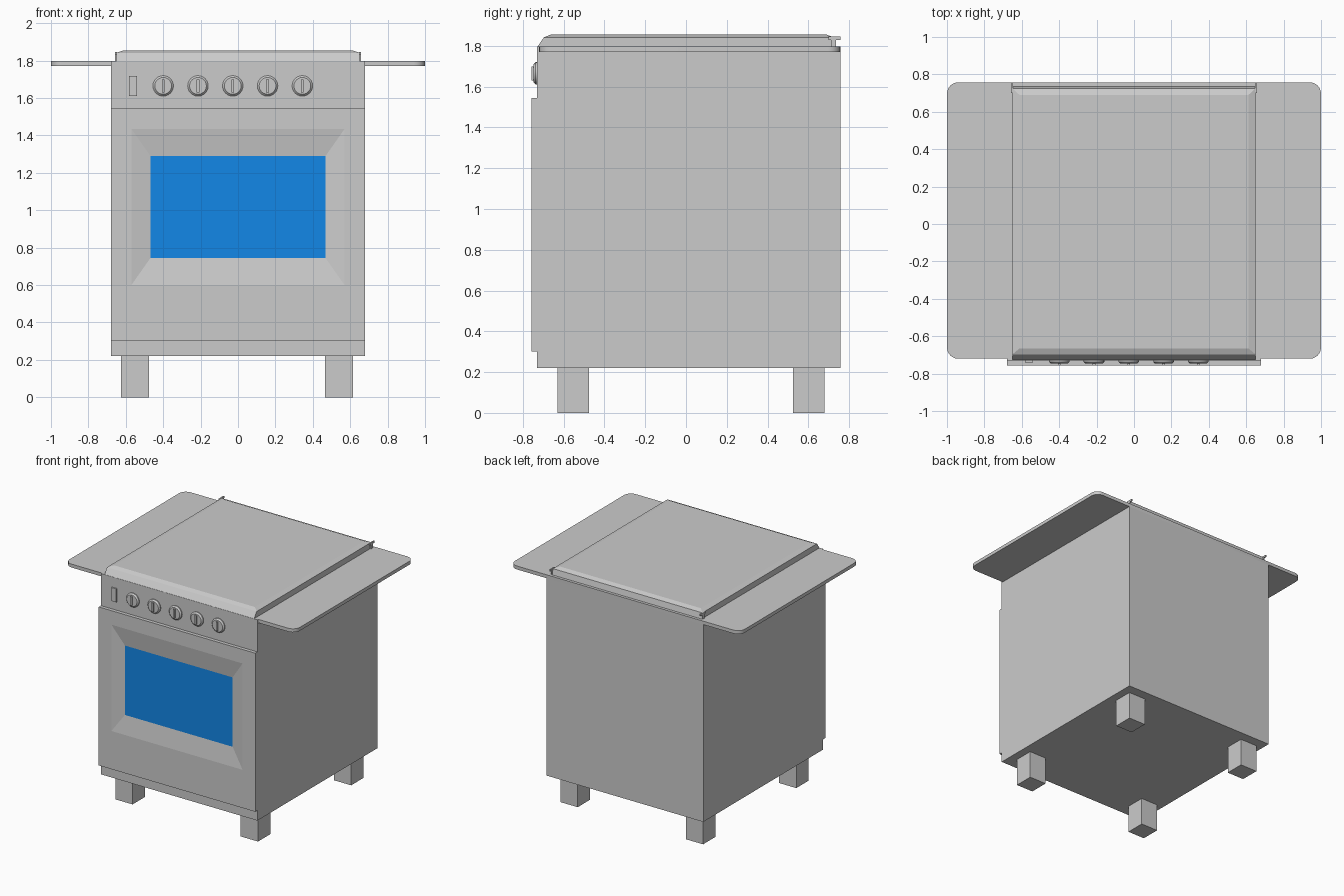
import bpy, bmesh
from math import sin, cos, pi, radians

cube = bpy.data.objects.get("Cube")
if cube:
    bpy.data.objects.remove(cube, do_unlink=True)


def material(name, colour):
    m = bpy.data.materials.new(name)
    m.use_nodes = True
    m.diffuse_color = colour
    m.node_tree.nodes["Principled BSDF"].inputs["Base Color"].default_value = colour
    return m


grey = material("light grey enamel", (0.6, 0.6, 0.6, 1))
blue = material("blue glass", (0.006, 0.245, 0.81, 1))


def loft(name, rings, mats=(grey,), smooth=False):
    """Skin a stack of equal-length rings and cap both ends; the last face is the end cap."""
    bm = bmesh.new()
    loops = [[bm.verts.new(p) for p in ring] for ring in rings]
    n = len(loops[0])
    bm.faces.new(loops[0][::-1])
    for a, b in zip(loops, loops[1:]):
        for i in range(n):
            j = (i + 1) % n
            bm.faces.new((a[i], a[j], b[j], b[i]))
    bm.faces.new(loops[-1]).material_index = len(mats) - 1
    bmesh.ops.recalc_face_normals(bm, faces=bm.faces)
    mesh = bpy.data.meshes.new(name)
    bm.to_mesh(mesh)
    bm.free()
    for m in mats:
        mesh.materials.append(m)
    ob = bpy.data.objects.new(name, mesh)
    bpy.context.collection.objects.link(ob)
    if smooth:
        bpy.ops.object.select_all(action="DESELECT")
        ob.select_set(True)
        bpy.context.view_layer.objects.active = ob
        bpy.ops.object.shade_smooth_by_angle(angle=radians(30))
    return ob


def flat_rect(x, y0, y1, z):
    return [(-x, y0, z), (x, y0, z), (x, y1, z), (-x, y1, z)]


def upright_rect(x, z0, z1, y):
    return [(-x, y, z0), (x, y, z0), (x, y, z1), (-x, y, z1)]


def box(name, x0, x1, y0, y1, z0, z1):
    rings = [[(x0, y0, z), (x1, y0, z), (x1, y1, z), (x0, y1, z)] for z in (z0, z1)]
    return loft(name, rings)


# Cabinet and legs
FRONT, BACK = -0.73, 0.757
box("cabinet", -0.68, 0.68, FRONT, BACK, 0.22, 1.77)
for side, x in (("right", -0.55), ("left", 0.54)):
    for end, y in (("front", -0.553), ("back", 0.603)):
        box(f"{end}_{side}_leg", x - 0.075, x + 0.075, y - 0.077, y + 0.077, 0, 0.22)

# Oven door with a sloped recess around the glass
loft("oven_door", [
    upright_rect(0.68, 0.30, 1.545, FRONT),
    upright_rect(0.68, 0.30, 1.545, -0.757),
    upright_rect(0.57, 0.60, 1.435, -0.757),
    upright_rect(0.468, 0.745, 1.29, -0.735),
], (grey, blue))


# Worktop plate with rounded corners, forming the side shelves
def rounded_outline(z, r=0.06, steps=6):
    pts = []
    corners = ((1, BACK), (-1, BACK), (-1, -0.72), (1, -0.72))
    for k, (x, y) in enumerate(corners):
        cx = x - r * (1 if x > 0 else -1)
        cy = y - r * (1 if y > 0 else -1)
        for i in range(steps + 1):
            a = (k + i / steps) * pi / 2
            pts.append((cx + r * cos(a), cy + r * sin(a), z))
    return pts


loft("worktop", [rounded_outline(1.77), rounded_outline(1.797)], smooth=True)
box("panel_top_edge", -0.68, 0.68, FRONT, -0.715, 1.77, 1.797)

# Hob lid with bevelled edges
loft("hob_lid", [
    flat_rect(0.65, -0.728, 0.735, 1.797),
    flat_rect(0.65, -0.697, 0.725, 1.842),
    flat_rect(0.612, -0.665, 0.69, 1.855),
])

# Lid hinges at the back corners
for side, x in (("right", -0.653), ("left", 0.653)):
    box(f"{side}_hinge_post", x - 0.005, x + 0.005, 0.712, 0.735, 1.797, 1.845)
    box(f"{side}_hinge_arm", x - 0.005, x + 0.005, 0.70, BACK, 1.83, 1.845)


# Control knobs with grip bars, and the switch beside them
def disc(x, r, y, z=1.665, n=24):
    return [(x + r * cos(2 * pi * i / n), y, z + r * sin(2 * pi * i / n)) for i in range(n)]


for i in range(5):
    x = -0.40 + 0.186 * i
    loft(f"knob_{i + 1}", [disc(x, 0.055, FRONT), disc(x, 0.055, -0.737),
                           disc(x, 0.045, -0.747)], smooth=True)
    box(f"knob_grip_{i + 1}", x - 0.007, x + 0.007, -0.757, -0.74, 1.63, 1.70)
box("switch", -0.583, -0.54, -0.74, FRONT, 1.612, 1.717)
